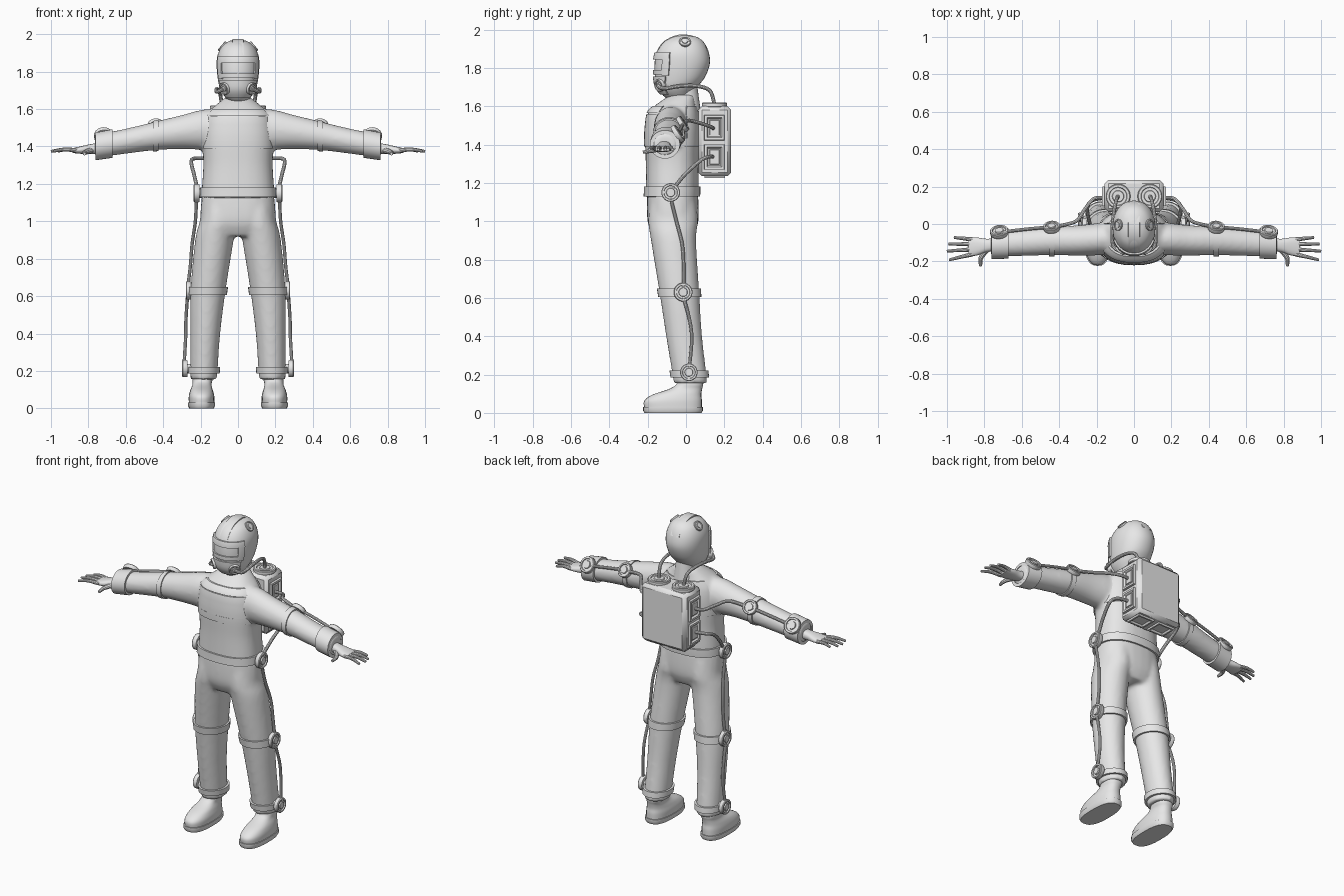
import bpy, bmesh
from math import cos, sin, pi, radians, copysign
from mathutils import Vector

cube = bpy.data.objects.get("Cube")
if cube:
    bpy.data.objects.remove(cube, do_unlink=True)

grey = bpy.data.materials.new("suit_grey")
grey.use_nodes = True
grey.diffuse_color = (0.8, 0.8, 0.8, 1)
grey.node_tree.nodes["Principled BSDF"].inputs["Base Color"].default_value = (0.8, 0.8, 0.8, 1)


def grid(name, rows, wrap=True, caps=True, mirror=False):
    """Skin a list of point rows into an object."""
    bm = bmesh.new()
    vs = [[bm.verts.new(p) for p in row] for row in rows]
    n = len(rows[0])
    for r, s in zip(vs, vs[1:]):
        for i in range(n if wrap else n - 1):
            j = (i + 1) % n
            bm.faces.new((r[i], r[j], s[j], s[i]))
    if wrap and caps:
        bm.faces.new(vs[0])
        bm.faces.new(vs[-1])
    bmesh.ops.recalc_face_normals(bm, faces=bm.faces)
    me = bpy.data.meshes.new(name)
    bm.to_mesh(me)
    bm.free()
    me.materials.append(grey)
    ob = bpy.data.objects.new(name, me)
    bpy.context.collection.objects.link(ob)
    bpy.ops.object.select_all(action='DESELECT')
    ob.select_set(True)
    bpy.context.view_layer.objects.active = ob
    bpy.ops.object.shade_smooth_by_angle(angle=radians(35))
    if mirror:
        ob.modifiers.new("Mirror", 'MIRROR').use_mirror_merge = False
    return ob


def smooth(secs, steps=5):
    """Catmull-Rom through tuples of any length."""
    out = []
    for i in range(len(secs) - 1):
        quad = [secs[max(i - 1, 0)], secs[i], secs[i + 1], secs[min(i + 2, len(secs) - 1)]]
        for k in range(steps):
            t = k / steps
            out.append(tuple(0.5 * (2 * b + (c - a) * t + (2 * a - 5 * b + 4 * c - d) * t * t
                                    + (3 * b - a - 3 * c + d) * t ** 3) for a, b, c, d in zip(*quad)))
    return out + [tuple(secs[-1])]


def ring(sec, axis, angles, grow=None, p=2.0):
    """Superellipse around (x, y, z) with half sizes a, b across the axis."""
    x, y, z, a, b = sec
    pts = []
    for i, t in enumerate(angles):
        g = grow[i] if grow else 0
        u, v = [(h + g) * copysign(abs(f) ** (2 / p), f) for h, f in ((a, cos(t)), (b, sin(t)))]
        pts.append({'X': (x, y + u, z + v), 'Y': (x + u, y, z + v), 'Z': (x + u, y + v, z)}[axis])
    return pts


def full(n):
    return [2 * pi * i / n for i in range(n)]


def loft(name, secs, axis='Z', n=28, p=2.0, **kw):
    return grid(name, [ring(s, axis, full(n), p=p) for s in smooth(secs)], **kw)


def block(name, secs, axis, **kw):
    """Loft of rectangles."""
    k = 2 ** 0.5
    corners = [t + pi / 4 for t in full(4)]
    return grid(name, [ring((*s[:3], s[3] * k, s[4] * k), axis, corners) for s in secs], **kw)


def shell(name, secs, v0, v1, grow, axis='Z', middle=None, half=180, p=2.0, mirror=False):
    """Raised band or panel that follows a loft between two heights."""
    k = 'XYZ'.index(axis)
    dense = sorted(smooth(secs, 10), key=lambda s: s[k])

    def at(v):
        for s, e in zip(dense, dense[1:]):
            if v <= e[k]:
                t = (v - s[k]) / (e[k] - s[k])
                return tuple(m + (q - m) * t for m, q in zip(s, e))
        return dense[-1]
    wrap = middle is None
    angles = full(32) if wrap else [radians(middle - half + 2 * half * i / 24) for i in range(25)]
    if not wrap:
        angles = [angles[0]] + angles + [angles[-1]]
    low = [-0.008] * len(angles)
    high = [grow] * len(angles)
    if not wrap:
        high[0] = high[-1] = -0.008
    vals = [v0 + (v1 - v0) * i / 6 for i in range(7)]
    rows = [ring(at(v), axis, angles, high, p) for v in vals]
    rows = [ring(at(v0), axis, angles, low, p)] + rows + [ring(at(v1), axis, angles, low, p)]
    return grid(name, rows, wrap=wrap, caps=False, mirror=mirror)


def tube(name, path, r0, r1=None, n=10):
    """Mirrored round hose or finger along a smooth path."""
    pts = [Vector(q) for q in smooth(path, 6)]
    r1 = r1 or r0
    rows, u, old = [], None, None
    for i, q in enumerate(pts):
        t = (pts[min(i + 1, len(pts) - 1)] - pts[max(i - 1, 0)]).normalized()
        u = t.orthogonal().normalized() if u is None else old.rotation_difference(t) @ u
        old, w = t, t.cross(u)
        r = r0 + (r1 - r0) * i / (len(pts) - 1)
        rows.append([q + r * (cos(a) * u + sin(a) * w) for a in full(n)])
    return grid(name, rows, mirror=True)


def disc(name, pos, normal, r, h, n=20):
    """Mirrored round joint with a rim, groove, hub and mounting stub."""
    nrm = Vector(normal).normalized()
    u = nrm.orthogonal().normalized()
    w = nrm.cross(u)
    prof = [(.55, -2.5), (.55, -1), (.95, -1), (1, -.7), (1, .7), (.93, 1), (.74, 1),
            (.7, .5), (.48, .5), (.44, 1), (.05, 1)]
    rows = [[Vector(pos) + nrm * h * k + r * f * (cos(a) * u + sin(a) * w) for a in full(n)] for f, k in prof]
    return grid(name, rows, mirror=True)


def fuse(ob, others):
    """Blend overlapping lofts into one garment."""
    bpy.ops.object.select_all(action='DESELECT')
    for o in [ob] + others:
        o.select_set(True)
        bpy.context.view_layer.objects.active = o
        for m in list(o.modifiers):
            bpy.ops.object.modifier_apply(modifier=m.name)
    bpy.context.view_layer.objects.active = ob
    bpy.ops.object.join()
    m = ob.modifiers.new("Remesh", 'REMESH')
    m.mode, m.voxel_size, m.use_smooth_shade = 'VOXEL', 0.012, True
    s = ob.modifiers.new("Smooth", 'SMOOTH')
    s.factor, s.iterations = 0.5, 6


# Trousers
leg = [(.1, -.068, 1.1, .09, .12), (.105, -.067, 1.0, .1, .13), (.126, -.065, .9, .103, .118),
       (.16, -.035, .63, .094, .104), (.175, -.01, .4, .08, .094), (.182, .018, .2, .073, .089),
       (.182, .022, .155, .071, .087)]
pelvis = loft("trousers", [(0, -.07, 1.15, .192, .133), (0, -.068, 1.0, .2, .133), (0, -.066, .92, .15, .1)], p=2.4)
fuse(pelvis, [loft("leg", leg, mirror=True)])
shell("knee_bands", leg, .605, .65, .01, mirror=True)
shell("ankle_bands", leg, .185, .22, .012, mirror=True)

# Jacket
torso = [(0, -.074, 1.12, .195, .137), (0, -.072, 1.18, .193, .138), (0, -.072, 1.3, .186, .138),
         (0, -.072, 1.42, .19, .142), (0, -.07, 1.5, .186, .14), (0, -.068, 1.57, .17, .128),
         (0, -.045, 1.62, .12, .095), (0, -.015, 1.66, .07, .065)]
arm = [(.08, -.07, 1.49, .09, .1), (.18, -.08, 1.49, .087, .108), (.3, -.088, 1.477, .081, .091),
       (.44, -.09, 1.457, .077, .077), (.6, -.1, 1.428, .071, .067), (.765, -.11, 1.4, .066, .062)]
jacket = loft("jacket", torso, p=2.4)
fuse(jacket, [loft("sleeve", arm, 'X', mirror=True)])
shell("belt", torso, 1.13, 1.18, .01, p=2.4)
shell("chest_band", torso, 1.39, 1.43, .006, p=2.4)
shell("chest_panel", torso, 1.43, 1.56, .005, middle=-90, half=72, p=2.4)
shell("chest_flap", torso, 1.565, 1.6, .008, middle=-90, half=62, p=2.4)
shell("back_yoke", torso, 1.43, 1.6, .005, middle=90, half=62, p=2.4)
shell("elbow_bands", arm, .425, .455, .006, 'X', mirror=True)
shell("cuffs", arm, .67, .762, .012, 'X', mirror=True)

# Boots
sole = [(.195, -.068, 0, .066, .148), (.195, -.068, .012, .072, .156), (.195, -.068, .032, .072, .156)]
grid("boot_soles", [ring(s, 'Z', full(32), p=2.6) for s in sole], mirror=True)
loft("boots", [(.195, -.068, .03, .068, .151), (.195, -.067, .065, .068, .15), (.195, -.047, .095, .061, .127),
               (.193, -.002, .125, .051, .086), (.19, .02, .15, .053, .07), (.187, .022, .19, .054, .068)],
     p=2.4, mirror=True)

# Hands
loft("palms", [(.73, -.11, 1.392, .034, .03), (.79, -.115, 1.386, .036, .026), (.84, -.12, 1.381, .048, .02),
               (.885, -.123, 1.378, .05, .013)], 'X', n=20, p=2.4, mirror=True)
for name, base, tip_x, tip_y in (("little", -.082, .962, -.072), ("ring", -.108, .992, -.107),
                                 ("middle", -.136, 1.0, -.145), ("index", -.162, .988, -.192)):
    tube(name + "_fingers", [(.865, base, 1.379), ((.87 + tip_x) / 2, (base + tip_y) / 2, 1.384),
                             (tip_x, tip_y, 1.374)], .0125, .007)
tube("thumbs", [(.785, -.135, 1.38), (.818, -.18, 1.368), (.82, -.225, 1.36)], .017, .008)

# Helmet and neck
head = [(0, -.03, 1.63, .035, .06), (0, -.05, 1.66, .066, .074), (0, -.048, 1.7, .092, .105),
        (0, -.032, 1.75, .106, .13), (0, -.02, 1.82, .114, .144), (0, -.018, 1.88, .111, .137),
        (0, -.014, 1.93, .09, .11), (0, -.01, 1.958, .058, .073), (0, -.008, 1.972, .02, .025)]
loft("neck", [(0, .01, 1.58, .07, .066), (0, .005, 1.66, .058, .06), (0, -.005, 1.73, .058, .06)])
loft("helmet", head, n=36, p=2.15)
shell("helmet_brow", head, 1.845, 1.88, .009, middle=-90, half=64, p=2.15)
shell("visor_cheeks", head, 1.76, 1.85, .008, middle=-34, half=9, p=2.15, mirror=True)
shell("visor_sill", head, 1.765, 1.79, .008, middle=-90, half=64, p=2.15)
shell("breathing_mask", head, 1.66, 1.755, .01, middle=-90, half=58, p=2.15)
rows = []
for i in range(25):
    t = radians(25 + 130 * i / 24)
    c, s = cos(t), sin(t)
    rows.append([(x, -.016 + c * (.139 + d), 1.828 + s * (.141 + d))
                 for x, d in ((-.034, -.02), (-.03, .006), (.03, .006), (.034, -.02))])
grid("helmet_crest", rows)
disc("helmet_side_discs", (.083, -.005, 1.935), (.75, 0, .65), .031, .008)
disc("mask_filters", (.07, -.135, 1.71), (.65, -.72, -.2), .033, .014)
tube("air_hoses", [(.078, -.145, 1.706), (.112, -.115, 1.692), (.117, -.03, 1.705), (.108, .06, 1.705),
                   (.095, .125, 1.68), (.086, .148, 1.61)], .01)

# Backpack
pack = block("backpack", [(0, .15, 1.235, .157, .086), (0, .15, 1.6, .157, .086)], 'Z')
bevel = pack.modifiers.new("Bevel", 'BEVEL')
bevel.width, bevel.segments = 0.02, 1
for name, z in (("upper", 1.488), ("lower", 1.335)):
    block(name + "_side_vents", [(x, .148, z, .054 - d, .067 - d) for x, d in
                                 ((.15, 0), (.17, .003), (.17, .015), (.16, .022), (.16, .028), (.166, .03))],
          'X', mirror=True)
block("bottom_vents", [(.075, .15, z, .06 - d, .055 - d) for z, d in
                       ((1.24, 0), (1.225, .003), (1.225, .013), (1.236, .02))], 'Z', mirror=True)
disc("pack_top_caps", (.085, .148, 1.607), (0, 0, 1), .066, .012, n=28)

# Joint discs and the hoses linking them
disc("hip_discs", (.222, -.08, 1.15), (1, 0, 0), .049, .015)
disc("knee_discs", (.265, -.015, .63), (1, 0, 0), .049, .014)
disc("ankle_discs", (.285, .015, .212), (1, 0, 0), .046, .014)
disc("elbow_discs", (.44, -.017, 1.508), (.1, .82, .57), .045, .013)
disc("wrist_discs", (.72, -.042, 1.457), (.1, .82, .57), .05, .013)
tube("hip_hoses", [(.15, .14, 1.335), (.225, .125, 1.337), (.25, .08, 1.32), (.235, 0, 1.25),
                   (.222, -.05, 1.19), (.225, -.08, 1.15)], .01)
tube("thigh_hoses", [(.222, -.08, 1.12), (.228, -.05, 1.0), (.245, -.02, .88), (.255, -.012, .76),
                     (.268, -.012, .65)], .009)
tube("shin_hoses", [(.27, -.012, .6), (.278, .02, .48), (.28, .03, .38), (.288, .018, .24)], .009)
tube("shoulder_hoses", [(.15, .14, 1.485), (.215, .135, 1.49), (.262, .08, 1.51), (.31, .015, 1.525),
                        (.41, -.012, 1.51)], .01)
tube("forearm_hoses", [(.46, -.017, 1.505), (.57, -.027, 1.485), (.7, -.042, 1.457)], .009)
